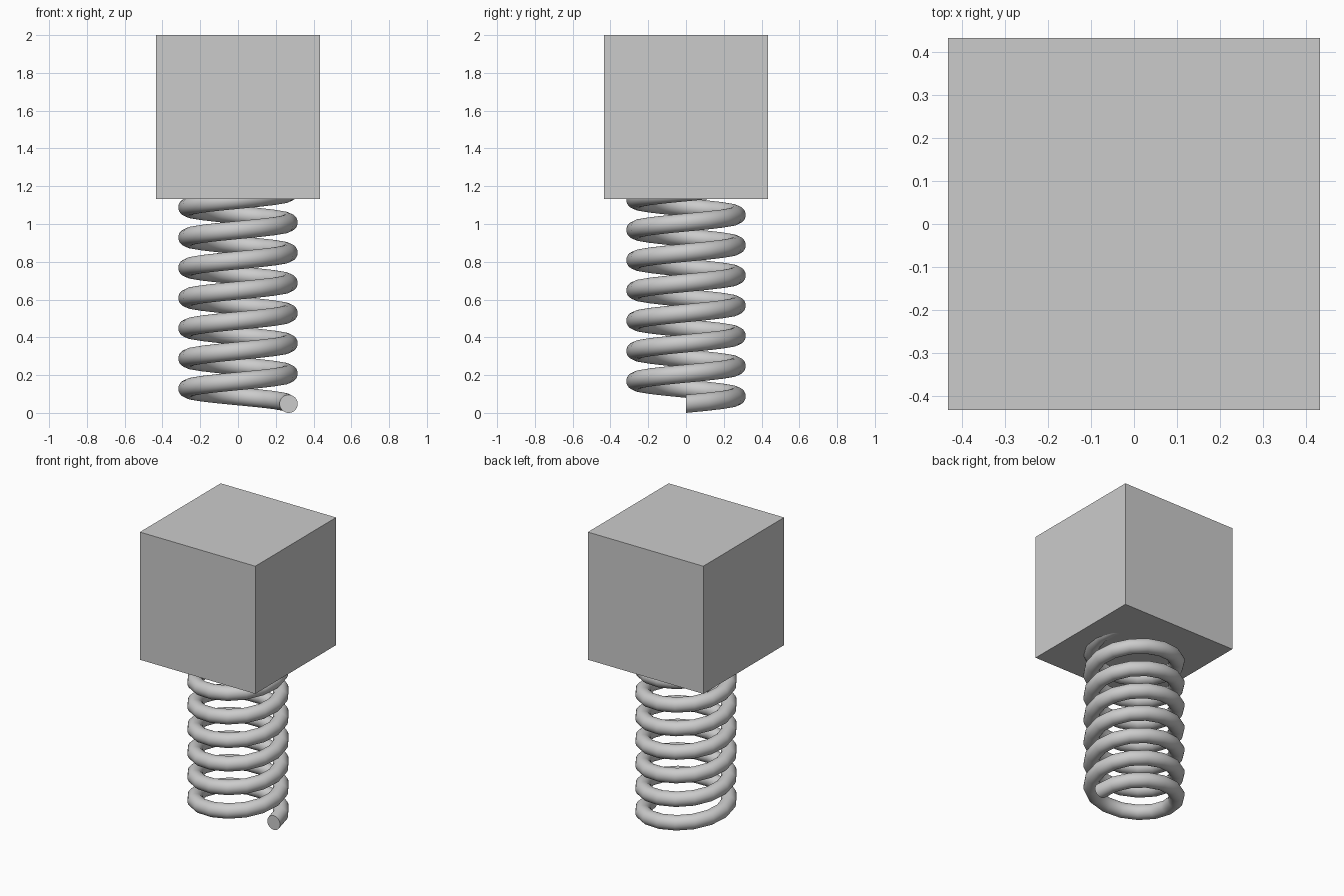
import bpy, bmesh
from math import sin, cos, pi

if "Cube" in bpy.data.objects:
    bpy.data.objects.remove(bpy.data.objects["Cube"])

COIL_R, WIRE_R, PITCH = 0.268, 0.048, 0.16
TURNS, STEPS, SIDES = 8, 16, 32
BLOCK, TOP = 0.867, 2.0


def finish(bm, name):
    bmesh.ops.recalc_face_normals(bm, faces=bm.faces)
    mesh = bpy.data.meshes.new(name)
    bm.to_mesh(mesh)
    bm.free()
    obj = bpy.data.objects.new(name, mesh)
    bpy.context.collection.objects.link(obj)
    return obj


# block on top
bm = bmesh.new()
bmesh.ops.create_cube(bm, size=BLOCK)
bmesh.ops.translate(bm, verts=bm.verts, vec=(0, 0, TOP - BLOCK / 2))
finish(bm, "block")

# coil spring: vertical circle screwed upwards, its top end buried in the block
bm = bmesh.new()
rings = []
for i in range(TURNS * STEPS + 1):
    a = 2 * pi * i / STEPS
    z = WIRE_R + PITCH * i / STEPS
    ring = []
    for j in range(SIDES):
        t = 2 * pi * j / SIDES
        r = COIL_R + WIRE_R * cos(t)
        ring.append(bm.verts.new((r * cos(a), r * sin(a), z + WIRE_R * sin(t))))
    rings.append(ring)
for lo, hi in zip(rings, rings[1:]):
    for j in range(SIDES):
        k = (j + 1) % SIDES
        bm.faces.new((lo[j], lo[k], hi[k], hi[j]))
bm.faces.new(rings[0])
bm.faces.new(rings[-1])
spring = finish(bm, "coil_spring")

# smooth wire with sharp cut ends
bpy.context.view_layer.objects.active = spring
spring.select_set(True)
bpy.ops.object.shade_smooth_by_angle()
